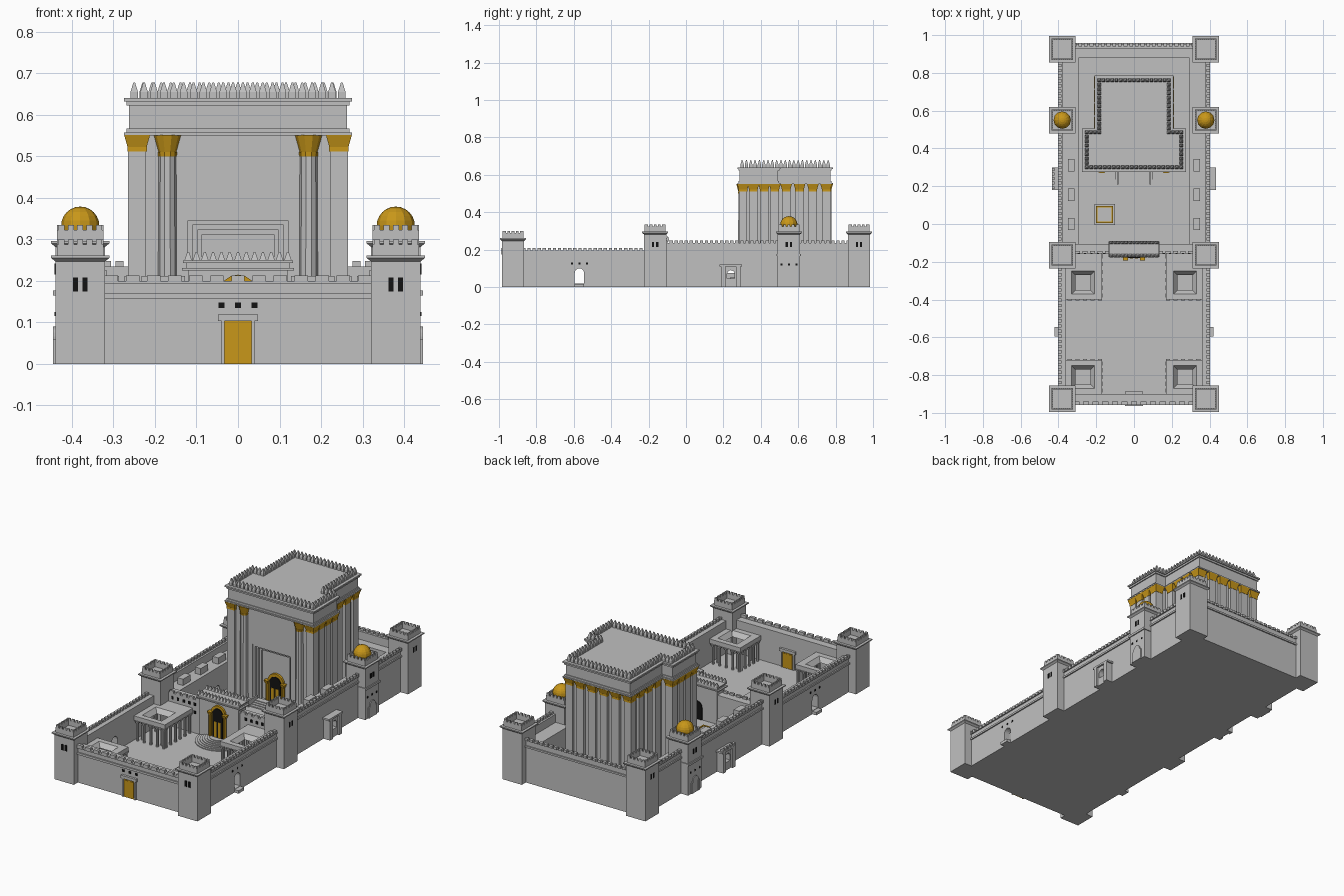
import bpy, bmesh, math
from mathutils import Matrix, Vector

if "Cube" in bpy.data.objects:
    bpy.data.objects.remove(bpy.data.objects["Cube"])

def material(name, rgb):
    m = bpy.data.materials.new(name)
    m.use_nodes = True
    m.diffuse_color = (*rgb, 1)
    m.node_tree.nodes["Principled BSDF"].inputs["Base Color"].default_value = (*rgb, 1)
    return m

stone = material("pale stone", (.53, .53, .53))
gold = material("gold", (.58, .31, .01))
black = material("black opening", (.006, .006, .006))
SIDES = (-1, 1)

# ---- helpers: every part gathers simple solids into one mesh
def box(bm, x0, x1, y0, y1, z0, z1):
    size = Matrix.Diagonal((abs(x1 - x0), abs(y1 - y0), abs(z1 - z0), 1))
    mid = Matrix.Translation(((x0 + x1) / 2, (y0 + y1) / 2, (z0 + z1) / 2))
    bmesh.ops.create_cube(bm, size=1, matrix=mid @ size)

def cone(bm, x, y, z0, z1, r0, r1, n=4):
    turn = Matrix.Rotation(math.pi / n, 4, 'Z')
    k = 1 / math.cos(math.pi / n)
    bmesh.ops.create_cone(bm, cap_ends=True, segments=n, radius1=r0 * k, radius2=r1 * k,
                          depth=z1 - z0, matrix=Matrix.Translation((x, y, (z0 + z1) / 2)) @ turn)

def finish(name, bm, mat=stone):
    mesh = bpy.data.meshes.new(name)
    bm.to_mesh(mesh)
    bm.free()
    mesh.materials.append(mat)
    ob = bpy.data.objects.new(name, mesh)
    bpy.context.collection.objects.link(ob)
    return ob

def along(a, b, step):
    n = max(1, round((b - a) / step))
    return [a + (b - a) * (i + .5) / n for i in range(n)]

def merlons(bm, x0, x1, y0, y1, z, h, step):
    """Row of blocks along the longer side of a strip."""
    if x1 - x0 > y1 - y0:
        for x in along(x0, x1, step):
            box(bm, x - step * .32, x + step * .32, y0, y1, z, z + h)
    else:
        for y in along(y0, y1, step):
            box(bm, x0, x1, y - step * .32, y + step * .32, z, z + h)

def arch_points(w, z0, top, n=8):
    spring = top - w
    return [(-w, z0)] + [(-w * math.cos(math.pi * i / n), spring + w * math.sin(math.pi * i / n))
                         for i in range(n + 1)] + [(w, z0)]

def arch(bm, w, z0, top, d0, d1, centre=0, axis='Y'):
    """Solid arched slab extruded from d0 to d1 along an axis."""
    at = (lambda u, d, z: (centre + u, d, z)) if axis == 'Y' else (lambda u, d, z: (d, centre + u, z))
    face = bm.faces.new([bm.verts.new(at(u, d0, z)) for u, z in arch_points(w, z0, top)])
    out = bmesh.ops.extrude_face_region(bm, geom=[face])["geom"]
    move = Vector(at(0, d1, 0)) - Vector(at(0, d0, 0))
    bmesh.ops.translate(bm, vec=move, verts=[v for v in out if isinstance(v, bmesh.types.BMVert)])
    bmesh.ops.recalc_face_normals(bm, faces=bm.faces)

def cut(ob, cutter):
    mod = ob.modifiers.new("opening", 'BOOLEAN')
    mod.operation, mod.object, mod.solver = 'DIFFERENCE', cutter, 'EXACT'
    cutter.hide_render = True
    cutter.hide_set(True)

windows = bmesh.new()

# ---- floors
bm = bmesh.new()
box(bm, -.39, .39, -.94, .94, 0, .015)
box(bm, -.31, .31, -.14, .9, 0, .04)
finish("court_floors", bm)

# ---- cutters for the side doorways
bm = bmesh.new()
arch(bm, .025, .018, .1, -.6, .6, -.57, 'X')
court_cut = finish("court_doorway_cutter", bm)
bm = bmesh.new()
arch(bm, .02, .045, .09, -.6, .6, .24, 'X')
rear_cut = finish("rear_doorway_cutter", bm)

# ---- outer walls with string course and battlements
for s, side in zip(SIDES, ("right", "left")):
    lo, hi = sorted((s * .36, s * .395))
    bm = bmesh.new()
    box(bm, lo, hi, -.9, -.15, 0, .195)
    cut(finish(side + "_front_wall", bm), court_cut)
    bm = bmesh.new()
    box(bm, *sorted((s * .295, s * .395)), -.15, .9, 0, .19)
    cut(finish(side + "_rear_wall", bm), rear_cut)
    bm = bmesh.new()
    box(bm, *sorted((s * .375, s * .395)), -.15, .9, .185, .235)
    for a, b, z in ((-.88, -.2, .195), (-.12, .88, .235)):
        e = sorted((s * .385, s * .402))
        box(bm, *e, a, b, z - .038, z - .028)
        box(bm, *e, a, b, z - .004, z)
        merlons(bm, *e, a, b, z, .013, .027)
    for y in (-.0, .155, .31):
        box(bm, *sorted((s * .315, s * .35)), y - .033, y + .033, .19, .225)
    finish(side + "_battlements", bm)

bm = bmesh.new()
box(bm, -.36, .36, -.95, -.9, 0, .197)
box(bm, -.36, .36, -.957, -.94, .158, .17)
box(bm, -.36, .36, -.957, -.94, .193, .2)
merlons(bm, -.33, .33, -.957, -.94, .2, .013, .05)
finish("front_wall", bm)
bm = bmesh.new()
box(bm, -.36, .36, .88, .95, 0, .19)
box(bm, -.36, .36, .93, .95, .185, .235)
box(bm, -.36, .36, .94, .957, .197, .207)
merlons(bm, -.33, .33, .94, .957, .235, .013, .03)
finish("rear_wall", bm)

# ---- cross wall between the courts
bm = bmesh.new()
box(bm, -.36, .36, -.155, -.105, 0, .2)
merlons(bm, -.32, .32, -.155, -.143, .2, .012, .04)
finish("cross_wall", bm)
for s in SIDES:
    for x in along(.14, .31, .035):
        for z in (.13, .175):
            box(windows, s * x - .006, s * x + .006, -.158, -.15, z - .008, z + .008)

# ---- square towers
def tower(name, x, y, top):
    bm = bmesh.new()
    ledge = top - .045
    cone(bm, x, y, 0, ledge, .06, .06)
    cone(bm, x, y, ledge - .008, ledge, .06, .07)
    cone(bm, x, y, ledge, ledge + .006, .07, .07)
    for s in SIDES:
        edge = sorted((s * .049, s * .056))
        px, py = [x + e for e in edge], [y + e for e in edge]
        box(bm, *px, y - .056, y + .056, ledge, top - .012)
        box(bm, x - .056, x + .056, *py, ledge, top - .012)
        merlons(bm, *px, y - .056, y + .056, top - .012, .012, .0225)
        merlons(bm, x - .056, x + .056, *py, top - .012, .012, .0225)
    return finish(name, bm)

for s, side in zip(SIDES, ("right", "left")):
    x = s * .38
    for place, y, top in (("front", -.925, .3), ("middle", -.165, .335),
                          ("dome", .55, .335), ("back", .925, .335)):
        tower(f"{side}_{place}_tower", x, y, top)
        for d in (-.011, .011):
            if place == "front":
                box(windows, x + d - .006, x + d + .006, y - .062, y - .05, .175, .208)
            else:
                box(windows, s * .43, s * .442, y + d - .006, y + d + .006, .215, .242)
    # domed tower details
    bm = bmesh.new()
    bmesh.ops.create_uvsphere(bm, u_segments=12, v_segments=12, radius=.046,
                              matrix=Matrix.Translation((x, .55, .333)))
    finish(side + "_dome", bm, gold)
    bm = bmesh.new()
    box(bm, *sorted((s * .4, s * .446)), .485, .615, .165, .177)
    for d in SIDES:
        box(bm, *sorted((s * .43, s * .446)), .55 + d * .028 - .006, .55 + d * .028 + .006, 0, .06)
    arch(bm, .024, 0, .09, s * .43, s * .445, .55, 'X')
    finish(side + "_dome_tower_trim", bm)
    for d in (-.04, 0, .04):
        box(windows, s * .43, s * .442, .545 + d, .555 + d, .115, .125)
        box(windows, s * .39, s * .397, -.575 + d, -.565 + d, .12, .13)
    # projecting side gate
    bm = bmesh.new()
    box(bm, *sorted((s * .39, s * .425)), .19, .29, 0, .11)
    box(bm, *sorted((s * .39, s * .435)), .18, .3, .11, .12)
    merlons(bm, *sorted((s * .42, s * .435)), .18, .3, .12, .013, .024)
    for y in (.2, .28):
        box(bm, *sorted((s * .39, s * .435)), y - .012, y + .012, 0, .11)
    cut(finish(side + "_side_gate", bm), rear_cut)
    bm = bmesh.new()
    box(bm, *sorted((s * .39, s * .42)), -.595, -.545, 0, .016)
    finish(side + "_door_step", bm)

# ---- front doorway
bm = bmesh.new()
for s in SIDES:
    box(bm, *sorted((s * .033, s * .04)), -.96, -.89, 0, .103)
box(bm, -.048, .048, -.963, -.887, .103, .119)
finish("front_door_frame", bm)
bm = bmesh.new()
box(bm, -.033, .033, -.955, -.895, 0, .103)
for s in SIDES:
    box(bm, *sorted((s * .004, s * .029)), -.958, -.892, .01, .095)
finish("front_door", bm, gold)
for x in (-.04, 0, .04):
    box(windows, x - .007, x + .007, -.953, -.94, .135, .148)

# ---- four corner chambers with columns and a sunken roof
for s, side in zip(SIDES, ("right", "left")):
    for place, y0, y1, yc, ye in (("front", -.9, -.72, -.81, -.725), ("back", -.4, -.15, -.31, -.395)):
        bm = bmesh.new()
        xs, lid = sorted((s * .17, s * .36)), bmesh.new()
        box(bm, *xs, y0, y1, .125, .15)
        cone(lid, s * .27, yc, .105, .1501, .025, .06)
        roof = finish(f"{side}_{place}_chamber_roof", bm)
        cut(roof, finish(f"{side}_{place}_roof_cutter", lid))
        bm = bmesh.new()
        cols = [(s * x, ye) for x in along(.16, .36, .04)]
        cols += [(s * .178, y) for y in along(y0, y1, .04)]
        cols += [(s * .27 + i * .06, yc + j * .06) for i in SIDES for j in SIDES]
        for x, y in cols:
            cone(bm, x, y, .015, .115, .007, .007, 8)
            cone(bm, x, y, .113, .126, .007, .011)
        finish(f"{side}_{place}_chamber_columns", bm)

# ---- rounded stair and inner gate
bm = bmesh.new()
for i in range(7):
    cone(bm, 0, -.16, .005, .02 + i * .0035, .125 - i * .012, .125 - i * .012, 32)
finish("rounded_stair", bm)
bm = bmesh.new()
box(bm, -.12, .12, -.165, -.1, 0, .225)
box(bm, -.135, .135, -.175, -.092, .225, .231)
box(bm, -.125, .125, -.168, -.098, .231, .243)
box(bm, -.132, .132, -.173, -.094, .243, .249)
for y in (-.171, -.1):
    for x in along(-.13, .13, .02):
        cone(bm, x, y + .002, .249, .27, .009, .002)
finish("inner_gate", bm)

def golden_gate(name, y, z0, top, w):
    """Gold columns and arch around a dark doorway."""
    bm = bmesh.new()
    arch(bm, w, z0, top, y - .012, y)
    for s in SIDES:
        cone(bm, s * w, y - .014, z0, top - w, .008, .008, 8)
        cone(bm, s * w, y - .014, top - w - .01, top - w + .006, .008, .013)
    finish(name + "_gold_arch", bm, gold)
    bm = bmesh.new()
    arch(bm, w * .7, z0, top - w * .32, y - .016, y - .011)
    finish(name + "_opening", bm, black)
    bm = bmesh.new()
    for s in SIDES:
        box(bm, *sorted((s * .004, s * w * .45)), y - .018, y - .015, z0, z0 + (top - z0) * .5)
    finish(name + "_doors", bm, gold)

golden_gate("inner_gate", -.165, .04, .215, .045)
bm = bmesh.new()
arch(bm, .03, .04, .14, -.1, -.096)
finish("inner_gate_rear_opening", bm, black)

# ---- altar
bm = bmesh.new()
box(bm, -.21, -.1, -.005, .105, .035, .06)
box(bm, -.193, -.117, .012, .088, .06, .072)
finish("altar", bm)
bm = bmesh.new()
for s in SIDES:
    box(bm, *sorted((-.155 + s * .045, -.155 + s * .037)), .005, .095, .06, .076)
    box(bm, -.2, -.11, *sorted((.05 + s * .045, .05 + s * .037)), .06, .076)
finish("altar_gold_rim", bm, gold)

# ---- sanctuary: broad front hall and narrower rear hall
HALLS = ((.255, .295, .485), (.19, .47, .765))
def layer(bm, grow, z0, z1):
    for w, a, b in HALLS:
        box(bm, -w - grow, w + grow, a - grow, b + grow, z0, z1)

bm = bmesh.new()
layer(bm, -.005, .03, .552)
body = finish("sanctuary_body", bm)
bm = bmesh.new()
layer(bm, .02, .55, .557)
layer(bm, .013, .557, .567)
layer(bm, .008, .567, .622)
layer(bm, .014, .622, .632)
layer(bm, .02, .632, .64)
finish("entablature", bm)

# stepped portal
for i in range(4):
    bm = bmesh.new()
    w = .12 - i * .011
    box(bm, -w, w, .2, .305 + i * .012, .04, .345 - i * .011)
    cut(body, finish(f"portal_cutter_{i}", bm))
golden_gate("sanctuary", .341, .04, .2, .05)
bm = bmesh.new()
for i in range(4):
    box(bm, -.1, .1, .22 + i * .016, .3, .038, .046 + i * .004)
for s in SIDES:
    box(bm, s * .085 - .004, s * .085 + .004, .21, .29, .038, .075)
finish("sanctuary_steps", bm)

# pilasters, round columns and gold capitals
shafts, caps = bmesh.new(), bmesh.new()
posts = [(s * .243, y) for s in SIDES for y in (.305, .36, .418, .475)]
posts += [(s * .18, y) for s in SIDES for y in along(.5, .785, .07)]
posts += [(x, .755) for x in along(-.145, .145, .07)]
for x, y in posts:
    cone(shafts, x, y, .035, .52, .022, .022)
    cone(caps, x, y, .512, .522, .0235, .0235)
    cone(caps, x, y, .522, .551, .023, .031)
for s in SIDES:
    cone(shafts, s * .17, .3, .035, .51, .022, .02, 10)
    cone(caps, s * .17, .3, .5, .51, .021, .022, 10)
    cone(caps, s * .17, .3, .51, .551, .02, .031, 10)
finish("columns", shafts)
finish("gold_capitals", caps, gold)

# spiked roof edge following the outline
bm = bmesh.new()
corners = [(-.25, .3), (.25, .3), (.25, .485), (.185, .485), (.185, .76),
           (-.185, .76), (-.185, .485), (-.25, .485)]
for p, q in zip(corners, corners[1:] + corners[:1]):
    p, q = Vector(p), Vector(q)
    n = round((q - p).length / .0235)
    for i in range(n):
        x, y = p.lerp(q, i / n)
        cone(bm, x, y, .64, .655, .009, .009)
        cone(bm, x, y, .655, .678, .009, .002)
finish("roof_spikes", bm)
finish("dark_windows", windows, black)
